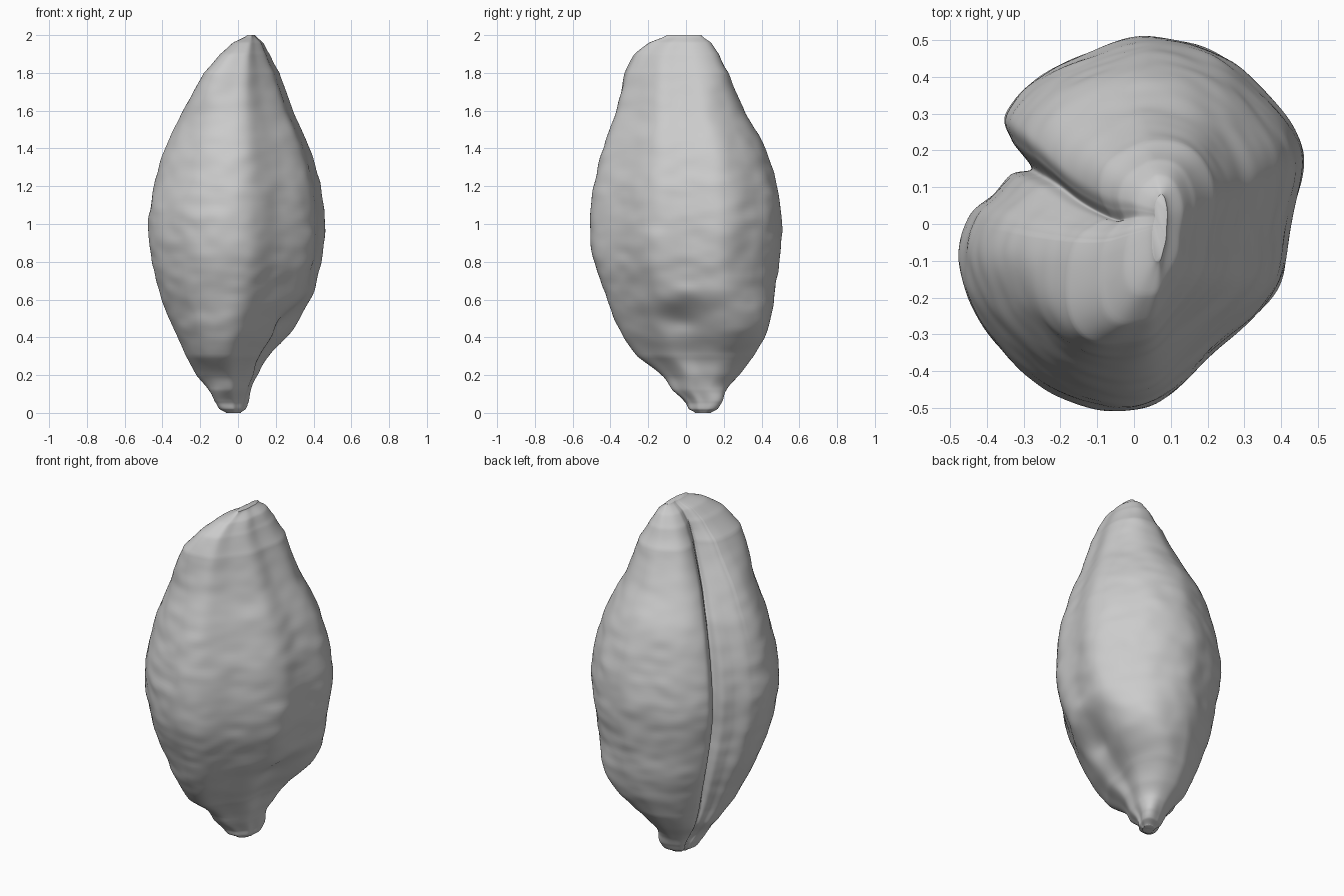
import bpy
import bmesh
import math
from mathutils import Vector, noise

cube = bpy.data.objects.get("Cube")
if cube:
    bpy.data.objects.remove(cube, do_unlink=True)

RINGS, SIDES = 170, 240

# Height, then the left/right and front/back limits of the kernel at that height
LIMITS = [
    (0.00, -0.06, 0.01, 0.05, 0.13),
    (0.02, -0.09, 0.03, 0.02, 0.16),
    (0.06, -0.11, 0.04, 0.00, 0.18),
    (0.12, -0.15, 0.06, -0.07, 0.21),
    (0.20, -0.22, 0.10, -0.13, 0.28),
    (0.30, -0.27, 0.15, -0.26, 0.35),
    (0.45, -0.34, 0.27, -0.36, 0.42),
    (0.60, -0.40, 0.37, -0.42, 0.46),
    (0.80, -0.45, 0.44, -0.49, 0.49),
    (1.00, -0.47, 0.46, -0.51, 0.51),
    (1.20, -0.44, 0.44, -0.49, 0.48),
    (1.40, -0.38, 0.38, -0.44, 0.42),
    (1.60, -0.28, 0.29, -0.37, 0.31),
    (1.80, -0.16, 0.21, -0.31, 0.22),
    (1.90, -0.08, 0.16, -0.26, 0.17),
    (1.96, -0.02, 0.13, -0.19, 0.13),
    (2.00, 0.05, 0.09, -0.10, 0.08),
]

# Outline of the widest cross-section, with the crease between two lobes
OUTLINE = [
    (0.05, 0.51), (0.22, 0.47), (0.36, 0.36), (0.46, 0.20), (0.43, 0.00),
    (0.39, -0.18), (0.21, -0.36), (0.06, -0.49), (-0.10, -0.50),
    (-0.26, -0.43), (-0.41, -0.27), (-0.47, -0.11), (-0.44, 0.02),
    (-0.37, 0.09), (-0.31, 0.17), (-0.33, 0.23), (-0.34, 0.30),
    (-0.25, 0.40), (-0.11, 0.47),
]


def spline(p0, p1, p2, p3, t):
    """Catmull-Rom blend between the middle two points."""
    p0, p1, p2, p3 = (Vector(p) for p in (p0, p1, p2, p3))
    return p1 + 0.5 * t * (p2 - p0 + t * (2 * p0 - 5 * p1 + 4 * p2 - p3
                                          + t * (3 * (p1 - p2) + p3 - p0)))


def limits_at(z):
    last = len(LIMITS) - 1
    i = max(k for k in range(last) if LIMITS[k][0] <= z)
    t = (z - LIMITS[i][0]) / (LIMITS[i + 1][0] - LIMITS[i][0])
    keys = [LIMITS[min(max(i + d, 0), last)][1:] for d in (-1, 0, 1, 2)]
    return spline(*keys, t)


def outline_at(u):
    count = len(OUTLINE)
    i = int(u * count)
    keys = [OUTLINE[(i + d) % count] for d in (-1, 0, 1, 2)]
    return spline(*keys, u * count - i)


def bump(value, centre, width):
    return math.exp(-((value - centre) / width) ** 2)


section = [outline_at(k / SIDES) for k in range(SIDES)]
crease_angle = math.atan2(0.17, -0.31)
front_corner = math.radians(-135)
back_corner = math.radians(45)


def surface_point(flat, z):
    x0, x1, y0, y1 = limits_at(z)
    centre = Vector(((x0 + x1) / 2, (y0 + y1) / 2, z))
    offset = Vector((flat.x / 0.465 * (x1 - x0) / 2,
                     flat.y / 0.51 * (y1 - y0) / 2, 0))
    angle = math.atan2(flat.y, flat.x)
    in_front = bump(angle, front_corner, 0.45)
    behind = bump(angle, back_corner, 0.45)
    # Sharpen the crease, and widen it into a valley towards the top
    fade = min(1, max(0, z - 0.1) / 0.3, (2 - z) / 0.15)
    offset *= 1 - 0.12 * fade * bump(angle, crease_angle, 0.07)
    offset *= 1 - 0.22 * fade * bump(z, 1.75, 0.3) * bump(angle, crease_angle, 0.3)
    # Fuller shoulder at the top, and fuller lobe behind the germ
    offset *= 1 + 0.33 * bump(z, 1.85, 0.22) * in_front
    offset *= 1 + 0.15 * bump(z, 1.85, 0.2) * behind
    offset *= 1 + 0.23 * bump(z, 0.4, 0.2) * behind
    # Stubby knob at the base, longest corner to corner
    offset *= 1 + 0.4 * bump(z, 0.05, 0.07) * (in_front + behind)
    # Germ hollow low on one side, under a raised rim, trailing to the base
    offset.x -= 0.05 * bump(angle, -0.2, 0.4) * bump(z, 0.49, 0.08)
    offset.x -= 0.02 * bump(angle, -0.1, 0.35) * bump(z, 0.33, 0.1)
    offset.x += 0.015 * bump(angle, 0, 0.5) * bump(z, 0.64, 0.06)
    # Fine wrinkles running round the kernel
    spot = centre + offset
    wrinkle = noise.noise(Vector((spot.x * 5, spot.y * 5, z * 8)))
    wrinkle += 0.7 * noise.noise(Vector((spot.x * 9, spot.y * 9, z * 16)))
    offset *= 1 + 0.015 * wrinkle * min(1, z * 4, (2 - z) * 4)
    return centre + offset


# Loft the kernel from stacked rings and close both tips
bm = bmesh.new()
rings = []
for r in range(RINGS + 1):
    z = 1 - math.cos(math.pi * r / RINGS)
    rings.append([bm.verts.new(surface_point(p, z)) for p in section])
for low, high in zip(rings, rings[1:]):
    for k in range(SIDES):
        n = (k + 1) % SIDES
        bm.faces.new((low[k], low[n], high[n], high[k]))
bm.faces.new(rings[0])
bm.faces.new(rings[-1])
bmesh.ops.recalc_face_normals(bm, faces=bm.faces)

mesh = bpy.data.meshes.new("grain_kernel")
bm.to_mesh(mesh)
bm.free()
kernel = bpy.data.objects.new("grain_kernel", mesh)
bpy.context.collection.objects.link(kernel)

# Plain grey husk
grey = bpy.data.materials.new("husk_grey")
grey.use_nodes = True
colour = (0.6, 0.6, 0.6, 1)
grey.diffuse_color = colour
grey.node_tree.nodes["Principled BSDF"].inputs["Base Color"].default_value = colour
mesh.materials.append(grey)

bpy.context.view_layer.objects.active = kernel
kernel.select_set(True)
bpy.ops.object.shade_smooth_by_angle(angle=math.radians(60))
